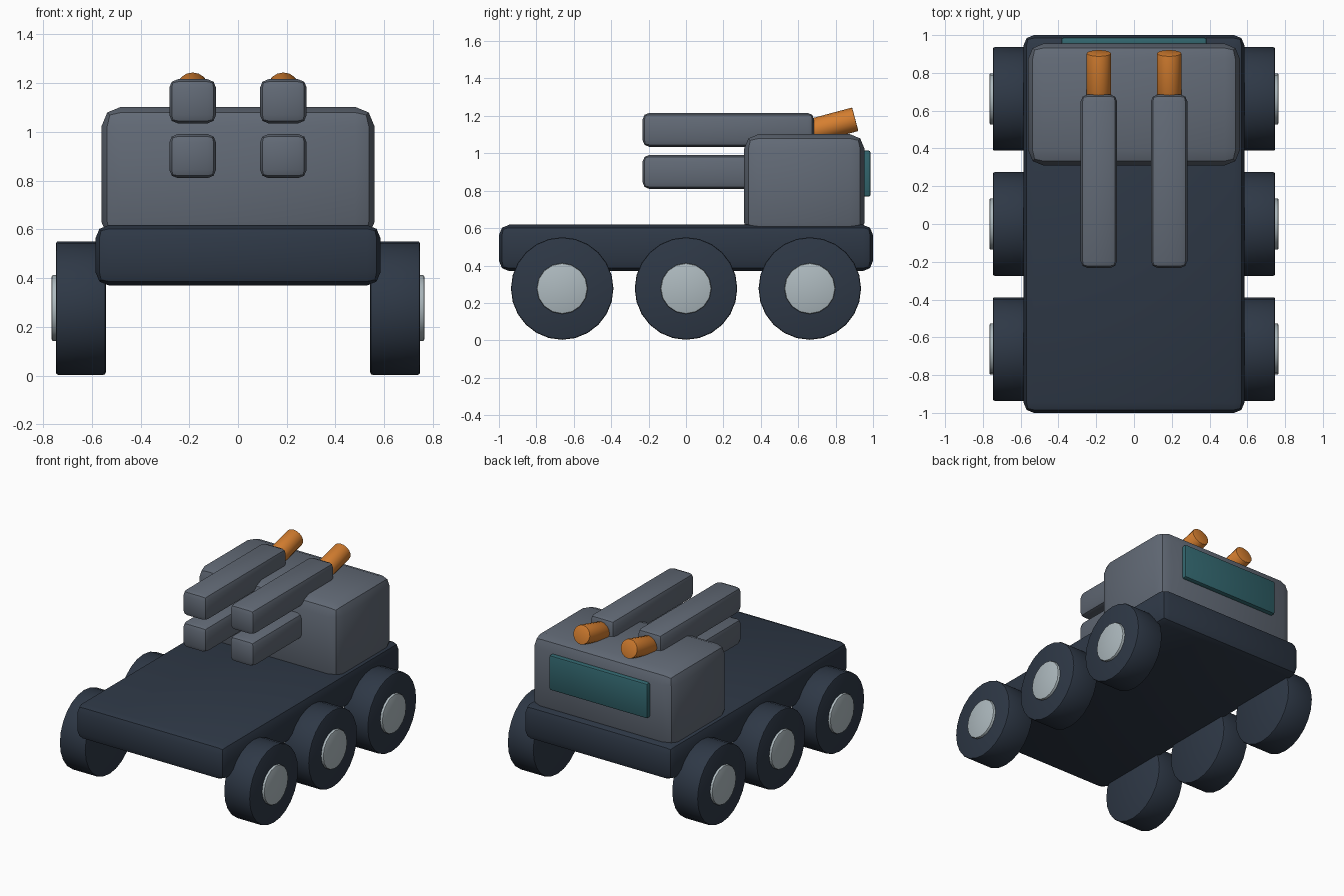
import bpy
import math

if "Cube" in bpy.data.objects:
    bpy.data.objects.remove(bpy.data.objects["Cube"])


def srgb(hex_code):
    """Linear colour from a hex string."""
    out = []
    for i in (0, 2, 4):
        c = int(hex_code[i:i + 2], 16) / 255
        out.append(c / 12.92 if c <= 0.04045 else ((c + 0.055) / 1.055) ** 2.4)
    return (*out, 1.0)


def material(name, hex_code):
    m = bpy.data.materials.new(name)
    m.diffuse_color = srgb(hex_code)
    m.use_nodes = True
    m.node_tree.nodes["Principled BSDF"].inputs["Base Color"].default_value = m.diffuse_color
    return m


NAVY = material("dark navy", "2E3846")
GREY = material("slate grey", "626A76")
SILVER = material("pale silver", "AEBABF")
ORANGE = material("orange", "D67F30")
TEAL = material("teal glass", "32666E")


def finish(name, mat, bevel, segments):
    """Name, colour, bevel and shade the active object."""
    ob = bpy.context.object
    ob.name = name
    ob.data.materials.append(mat)
    bpy.ops.object.transform_apply(location=False, rotation=True, scale=True)
    if bevel:
        mod = ob.modifiers.new("Bevel", 'BEVEL')
        mod.width = bevel
        mod.segments = segments
        mod.limit_method = 'ANGLE'
        mod.angle_limit = math.radians(40)
        bpy.ops.object.modifier_apply(modifier=mod.name)
    bpy.ops.object.shade_smooth_by_angle(angle=math.radians(40))
    return ob


def box(name, x, y, z, mat, bevel, segments=2):
    """Bevelled box from (min, max) ranges."""
    lo, hi = zip(x, y, z)
    bpy.ops.mesh.primitive_cube_add(
        size=1, location=[(a + b) / 2 for a, b in zip(lo, hi)])
    bpy.context.object.scale = [b - a for a, b in zip(lo, hi)]
    return finish(name, mat, bevel, segments)


def cylinder(name, centre, radius, depth, rotation, sides, mat, bevel=0.0):
    bpy.ops.mesh.primitive_cylinder_add(
        vertices=sides, radius=radius, depth=depth,
        location=centre, rotation=rotation)
    return finish(name, mat, bevel, 2)


# Flat chassis, cab and windshield
box("chassis", (-0.585, 0.585), (-1.0, 1.0), (0.37, 0.618), NAVY, 0.055)
box("cab", (-0.56, 0.56), (0.31, 0.955), (0.55, 1.103), GREY, 0.08)
box("windshield", (-0.385, 0.385), (0.93, 0.987), (0.768, 1.015), TEAL, 0.012)

for side, label in ((-1, "left"), (1, "right")):
    # Three wheels with hub caps on the outer face
    for y, place in ((-0.662, "rear"), (0.0, "middle"), (0.662, "front")):
        turn = (0, math.pi / 2, 0)
        cylinder(f"{place}_{label}_wheel", (side * 0.645, y, 0.277),
                 0.274, 0.205, turn, 24, NAVY, 0.01)
        cylinder(f"{place}_{label}_hub", (side * 0.7, y, 0.277),
                 0.136, 0.13, turn, 16, SILVER, 0.008)

    # Upper and lower arms
    xc = side * 0.186
    for z0, level in ((0.81, "lower"), (1.035, "upper")):
        box(f"{level}_{label}_arm", (xc - 0.096, xc + 0.096),
            (-0.232, 0.685), (z0, z0 + 0.181), GREY, 0.035)

    # Tilted exhaust nozzle at the end of each upper arm
    tilt, length = math.radians(15), 0.28
    centre = (xc, 0.905 - math.cos(tilt) * length / 2,
              1.182 - math.sin(tilt) * length / 2)
    cylinder(f"{label}_nozzle", centre, 0.065, length,
             (tilt - math.pi / 2, 0, 0), 16, ORANGE, 0.004)
